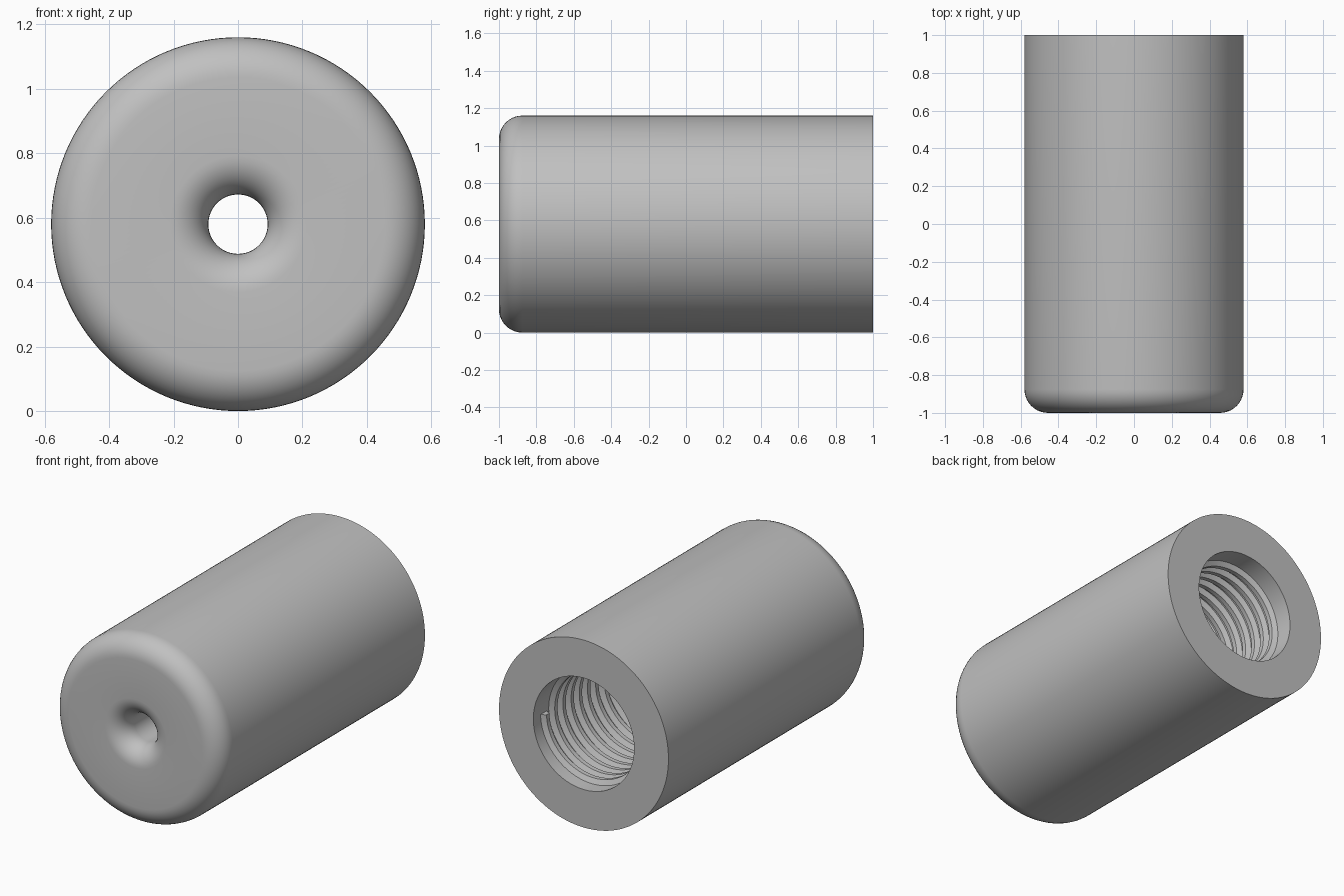
import bpy, bmesh
from math import pi, sin, cos, radians
from mathutils import Vector

cube = bpy.data.objects.get("Cube")
if cube:
    bpy.data.objects.remove(cube, do_unlink=True)

RADIUS = 0.58
BORE = 0.345
HOLE = 0.092
OUTER_FILLET = 0.125
HOLE_FILLET = 0.12
FLOOR_Y = -0.5
PITCH = 0.08
TURNS = 9
THREAD_START = 0.9
AXIS_POINT = Vector((0, 0, RADIUS))

# Plain satin metal
metal = bpy.data.materials.new("grey metal")
metal.use_nodes = True
GREY = (0.53, 0.53, 0.53, 1)
metal.diffuse_color = GREY
metal.node_tree.nodes["Principled BSDF"].inputs["Base Color"].default_value = GREY


def arc(centre_r, centre_y, radius, start, end, steps=10):
    """Points (radius, y) along a fillet, angles in degrees."""
    angles = [radians(start + (end - start) * i / steps) for i in range(steps + 1)]
    return [(centre_r + radius * cos(a), centre_y + radius * sin(a)) for a in angles]


def spin_profile(name, profile, turns, steps, advance=0.0, closed_turn=True):
    """Sweep a closed (radius, y) profile round the long axis."""
    bm = bmesh.new()
    verts = [bm.verts.new((r, y, RADIUS)) for r, y in profile]
    edges = [bm.edges.new((v, verts[(i + 1) % len(verts)])) for i, v in enumerate(verts)]
    bmesh.ops.spin(bm, geom=verts + edges, cent=AXIS_POINT, axis=(0, 1, 0),
                   dvec=(0, advance / steps, 0), angle=2 * pi * turns, steps=steps)
    if closed_turn:
        bmesh.ops.remove_doubles(bm, verts=bm.verts[:], dist=0.0002)
    else:
        bmesh.ops.holes_fill(bm, edges=[e for e in bm.edges if e.is_boundary], sides=0)
    bmesh.ops.recalc_face_normals(bm, faces=bm.faces[:])
    mesh = bpy.data.meshes.new(name)
    bm.to_mesh(mesh)
    bm.free()
    mesh.materials.append(metal)
    obj = bpy.data.objects.new(name, mesh)
    bpy.context.collection.objects.link(obj)
    bpy.ops.object.select_all(action='DESELECT')
    obj.select_set(True)
    bpy.context.view_layer.objects.active = obj
    bpy.ops.object.shade_smooth_by_angle(angle=radians(30))
    return obj


# Hollow body: rounded front, flared through hole, wide bore from the back
body_profile = (
    [(RADIUS, 1)]
    + arc(RADIUS - OUTER_FILLET, -1 + OUTER_FILLET, OUTER_FILLET, 0, -90)
    + arc(HOLE + HOLE_FILLET, -1 + HOLE_FILLET, HOLE_FILLET, 270, 180)
    + [(HOLE, FLOOR_Y), (BORE, FLOOR_Y), (BORE, 1)]
)
spin_profile("body", body_profile, 1, 128)

# Internal screw thread: one ridge wound along the bore, root sunk in the wall
thread_profile = [
    (BORE + 0.012, THREAD_START + 0.036),
    (BORE - 0.030, THREAD_START + 0.014),
    (BORE - 0.030, THREAD_START - 0.014),
    (BORE + 0.012, THREAD_START - 0.036),
]
spin_profile("screw_thread", thread_profile, TURNS, TURNS * 96,
             advance=-PITCH * TURNS, closed_turn=False)
